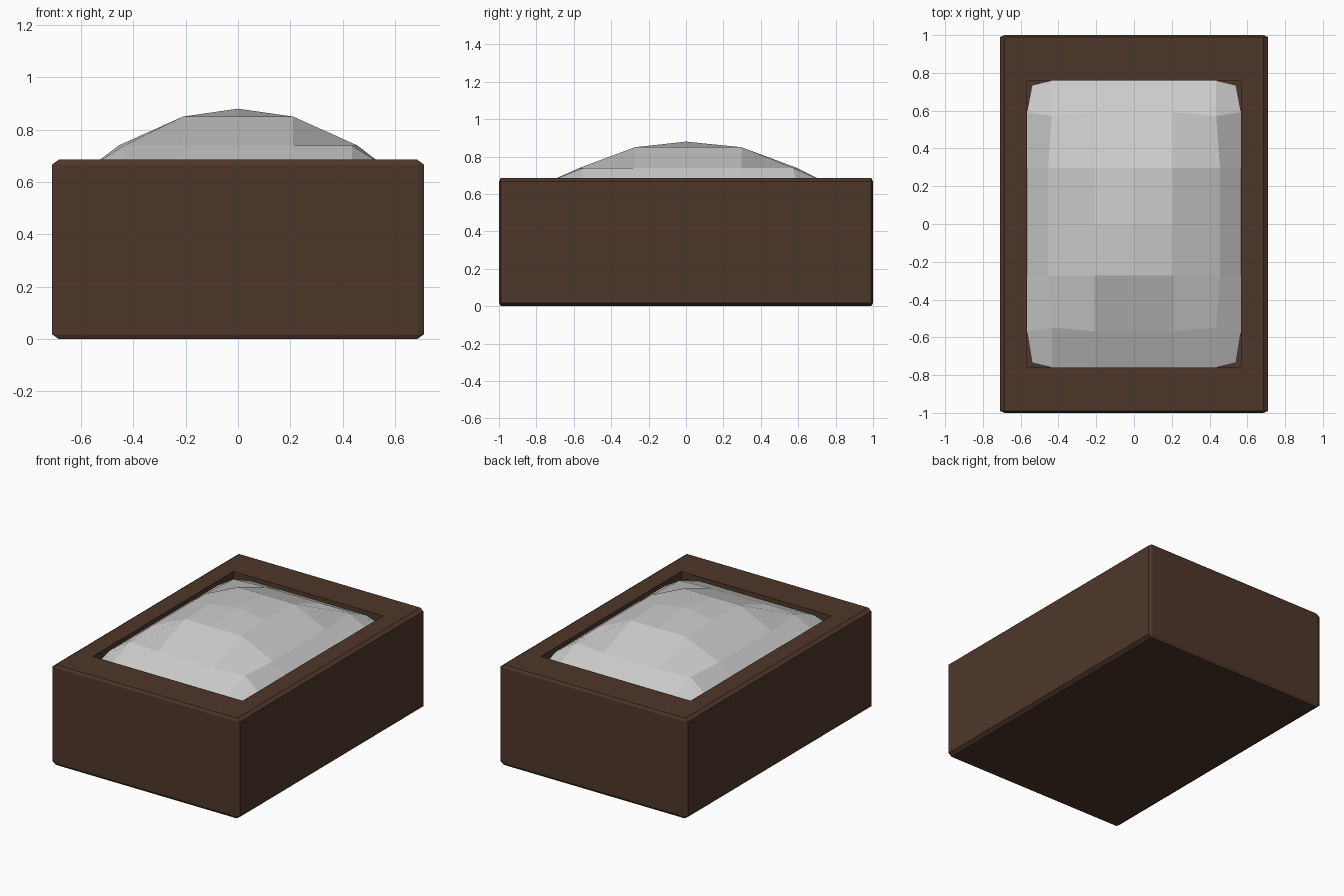
import bpy, bmesh
from mathutils import Vector

if "Cube" in bpy.data.objects:
    bpy.data.objects.remove(bpy.data.objects["Cube"])


def finish(name, bm, colour=None):
    bmesh.ops.recalc_face_normals(bm, faces=bm.faces)
    mesh = bpy.data.meshes.new(name)
    bm.to_mesh(mesh)
    bm.free()
    obj = bpy.data.objects.new(name, mesh)
    bpy.context.collection.objects.link(obj)
    if colour:
        mat = bpy.data.materials.new(name + "_colour")
        mat.diffuse_color = colour
        mat.use_nodes = True
        mat.node_tree.nodes["Principled BSDF"].inputs["Base Color"].default_value = mat.diffuse_color
        mesh.materials.append(mat)
    return obj


# Box with small chamfers, wider across x than along y
W, D, H = 0.71, 1.0, 0.685
bm = bmesh.new()
bmesh.ops.create_cube(bm, size=2)
bmesh.ops.bevel(bm, geom=bm.edges[:], offset=0.04, segments=1, affect='EDGES')
for v in bm.verts:
    cx, cy, cz = (abs(c) < 0.99 for c in v.co)
    sx, sy, sz = (1 if c > 0 else -1 for c in v.co)
    v.co = (sx * (W - 0.025 * cx), sy * (D - 0.01 * cy),
            H / 2 + sz * (H / 2 - 0.018 * cz))

# Recess sunk into the top
top = max(bm.faces, key=lambda f: f.calc_center_median().z)
bmesh.ops.inset_region(bm, faces=[top], thickness=0.1)
for v in top.verts:
    v.co = (0.567 if v.co.x > 0 else -0.567, 0.76 if v.co.y > 0 else -0.76, H)
floor = bmesh.ops.extrude_discrete_faces(bm, faces=[top])["faces"][0]
for v in floor.verts:
    v.co.z = 0.45
finish("box", bm, (0.076, 0.037, 0.023, 1))

# Faceted cushion: concentric square rings that step down to the rim
xs = [0, 0.21, 0.455, 0.567]
ys = [0, 0.285, 0.58, 0.76]
zs = [0.88, 0.85, 0.74, 0.655]
bm = bmesh.new()
grid = {}
for i in range(-3, 4):
    for j in range(-3, 4):
        a, b = abs(i), abs(j)
        x, y, z = xs[a], ys[b], zs[max(a, b)]
        if b >= 2 and a == 2:
            x -= 0.02
        if a == b == 2:
            y -= 0.02
        if a == b == 3:
            x, y, z = 0.54, 0.735, 0.645
        y = y if j >= 0 else -y
        if b in (1, 2):
            y += 0.012
        grid[i, j] = bm.verts.new((x if i >= 0 else -x, y, z))
for i in range(-3, 3):
    for j in range(-3, 3):
        bm.faces.new((grid[i, j], grid[i + 1, j], grid[i + 1, j + 1], grid[i, j + 1]))

# Cushion sides tuck down into the recess
rim = [e for e in bm.edges if e.is_boundary]
ext = bmesh.ops.extrude_edge_only(bm, edges=rim)["geom"]
for v in (g for g in ext if isinstance(g, bmesh.types.BMVert)):
    v.co = Vector((v.co.x * 0.96, v.co.y * 0.96, 0.5))
finish("cushion", bm)
